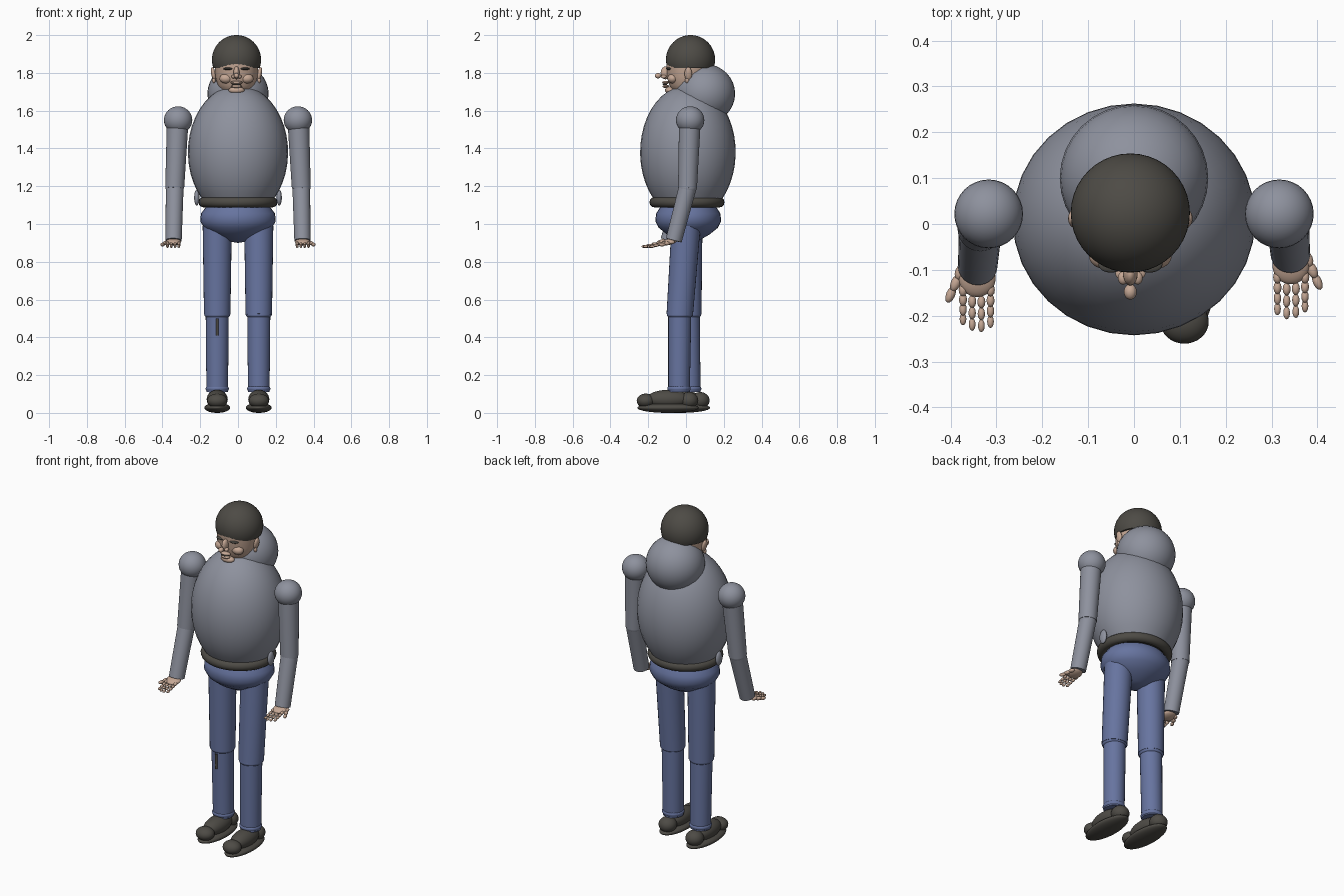
import bpy, bmesh, math
from mathutils import Vector

if "Cube" in bpy.data.objects:
    bpy.data.objects.remove(bpy.data.objects["Cube"])


def material(name, rgb):
    m = bpy.data.materials.new(name)
    m.use_nodes = True
    m.diffuse_color = (*rgb, 1)
    bsdf = m.node_tree.nodes["Principled BSDF"]
    bsdf.inputs["Base Color"].default_value = (*rgb, 1)
    bsdf.inputs["Roughness"].default_value = 0.8
    return m


GREY = material("jacket grey", (0.27, 0.285, 0.34))
BLUE = material("denim blue", (0.135, 0.175, 0.35))
DARK = material("dark brown", (0.075, 0.07, 0.06))
SKIN = material("skin", (0.56, 0.39, 0.30))


def finish(obj, name, mat):
    obj.name = obj.data.name = name
    obj.data.materials.append(mat)
    bpy.ops.object.select_all(action='DESELECT')
    obj.select_set(True)
    bpy.context.view_layer.objects.active = obj
    bpy.ops.object.shade_smooth_by_angle(angle=math.radians(40))
    return obj


def lathe(name, mat, profile, loc=(0, 0, 0), scale=(1, 1, 1), rot=(0, 0, 0), segments=32):
    """Spin a (radius, height) profile about z and cap its open end."""
    bm = bmesh.new()
    verts = [bm.verts.new((r, 0, z)) for r, z in profile]
    edges = [bm.edges.new(pair) for pair in zip(verts, verts[1:])]
    bmesh.ops.spin(bm, geom=verts + edges, cent=(0, 0, 0), axis=(0, 0, 1),
                   angle=math.tau, steps=segments, use_duplicate=False)
    bmesh.ops.remove_doubles(bm, verts=bm.verts, dist=1e-5)
    rim = [e for e in bm.edges if e.is_boundary]
    if rim:
        bmesh.ops.holes_fill(bm, edges=rim, sides=0)
    bmesh.ops.recalc_face_normals(bm, faces=bm.faces)
    mesh = bpy.data.meshes.new(name)
    bm.to_mesh(mesh)
    bm.free()
    obj = bpy.data.objects.new(name, mesh)
    bpy.context.collection.objects.link(obj)
    obj.location, obj.scale, obj.rotation_euler = loc, scale, rot
    return finish(obj, name, mat)


def ball(name, mat, loc, radii, start=-90, rot=(0, 0, 0), segments=32):
    """Ellipsoid, cut flat below the start latitude."""
    n = segments // 2
    angles = [math.radians(start + (90 - start) * i / n) for i in range(n + 1)]
    return lathe(name, mat, [(math.cos(a), math.sin(a)) for a in angles],
                 loc, radii, rot, segments)


def tube(name, mat, a, b, ra, rb):
    """Tapered cylinder from a to b."""
    a, b = Vector(a), Vector(b)
    d = b - a
    bpy.ops.mesh.primitive_cone_add(vertices=28, radius1=ra, radius2=rb, depth=d.length,
                                    location=(a + b) / 2,
                                    rotation=d.to_track_quat('Z', 'Y').to_euler())
    return finish(bpy.context.object, name, mat)


def ring(name, mat, loc, major, minor, scale=(1, 1, 1)):
    bpy.ops.mesh.primitive_torus_add(major_radius=major, minor_radius=minor, location=loc,
                                     major_segments=36, minor_segments=12)
    bpy.context.object.scale = scale
    return finish(bpy.context.object, name, mat)


# Jacket body, hood, waistband and hips
ball("jacket_body", GREY, (0, 0.01, 1.38), (0.265, 0.253, 0.355), start=-44)
ball("hood", GREY, (0, 0.1, 1.69), (0.162, 0.16, 0.157))
ring("waistband", DARK, (0, 0.005, 1.115), 0.182, 0.027, (1, 0.95, 1))
tube("waistband_lining", DARK, (0, 0.005, 1.1), (0, 0.005, 1.13), 0.175, 0.175)
lathe("hips", BLUE, [(0, 0.9), (0.06, 0.91), (0.13, 0.945), (0.18, 0.98), (0.2, 1.015),
                     (0.196, 1.055), (0.17, 1.09), (0, 1.1)],
      (0, 0.012, 0), (1, 0.87, 1))

# Head: face block, hair cap and features
HX = -0.008
lathe("face", SKIN, [(0, 1.685), (0.055, 1.688), (0.08, 1.7), (0.1, 1.735), (0.113, 1.78),
                     (0.116, 1.85), (0, 1.86)], (HX, 0.012, 0))
ball("hair", DARK, (HX, 0.024, 1.87), (0.13, 0.13, 0.13), start=-20, segments=40)
ball("nose_bridge", SKIN, (HX, -0.108, 1.80), (0.016, 0.026, 0.034))
ball("nose_tip", SKIN, (HX, -0.148, 1.785), (0.014, 0.017, 0.014))
ball("chin", SKIN, (HX, -0.085, 1.708), (0.042, 0.026, 0.02))
ball("upper_lip", SKIN, (HX, -0.108, 1.749), (0.033, 0.018, 0.009))
ball("mouth_line", DARK, (HX, -0.112, 1.739), (0.024, 0.012, 0.004))
ball("lower_lip", SKIN, (HX, -0.107, 1.729), (0.028, 0.017, 0.009))
for s, side in ((1, "left"), (-1, "right")):
    ball(side + "_nostril", SKIN, (HX + s * 0.016, -0.118, 1.78), (0.011, 0.014, 0.01))
    ball(side + "_brow", DARK, (HX + s * 0.042, -0.088, 1.822), (0.028, 0.018, 0.007))
    ball(side + "_cheek", SKIN, (HX + s * 0.055, -0.07, 1.77), (0.035, 0.028, 0.026))
    ball(side + "_ear", SKIN, (HX + s * 0.122, 0.012, 1.795), (0.012, 0.02, 0.036),
         rot=(0, s * 0.2, 0))
    ball(side + "_earlobe", SKIN, (HX + s * 0.12, 0.005, 1.76), (0.009, 0.011, 0.014))

for s, side in ((1, "left"), (-1, "right")):
    left = s == 1

    # Side pocket and sleeve
    ball(side + "_pocket", GREY, (s * 0.218, 0, 1.14), (0.014, 0.026, 0.042))
    ball(side + "_shoulder", GREY, (s * 0.317, 0.022, 1.55), (0.075, 0.075, 0.073))
    elbow = (s * 0.335, 0.008 if left else -0.01, 1.19)
    wrist = (s * 0.341, -0.065 if left else -0.092, 0.913)
    tube(side + "_upper_arm", GREY, (s * 0.32, 0.02, 1.53), elbow, 0.057, 0.05)
    ball(side + "_elbow", GREY, elbow, (0.048, 0.048, 0.04))
    tube(side + "_forearm", GREY, elbow, wrist, 0.047, 0.043)

    # Hand: palm, jointed fingers, outward thumb
    hy = -0.09 if left else -0.118
    ball(side + "_palm", SKIN, (s * 0.342, hy, 0.905), (0.04, 0.042, 0.016), rot=(0.2, 0, 0))
    for i in range(4):
        x = s * (0.313 + 0.02 * i)
        reach = (0.023, 0.026, 0.025, 0.021)[i]
        for j in range(4):
            ball(f"{side}_finger_{i}_{j}", SKIN,
                 (x, hy - 0.026 - reach * j, 0.899 - 0.006 * j),
                 (0.0095 - 0.0007 * j, 0.014, 0.0095 - 0.0007 * j), segments=12)
    for j in range(3):
        ball(f"{side}_thumb_{j}", SKIN, (s * (0.378 + 0.011 * j), hy + 0.014 - 0.025 * j,
                                        0.903 - 0.006 * j),
             (0.012 - 0.001 * j, 0.019, 0.01), rot=(0, 0, s * 0.4), segments=12)

    # Trouser leg
    x = s * 0.11
    knee = (x, -0.033 if left else 0.012, 0.52)
    ankle = (x, -0.037 if left else 0.02, 0.11)
    tube(side + "_thigh", BLUE, (x, 0.0 if left else 0.01, 0.99), knee, 0.077, 0.07)
    ring(side + "_knee_fold", BLUE, knee, 0.052, 0.016)
    tube(side + "_shin", BLUE, knee, ankle, 0.061, 0.057)
    ring(side + "_cuff", BLUE, (x, ankle[1], 0.128), 0.047, 0.015)

    # Shoe
    fy = -0.095 if left else -0.035
    ball(side + "_sole", DARK, (x, fy, 0.027), (0.068, 0.163, 0.027))
    ball(side + "_toe_cap", DARK, (x, fy - 0.118, 0.064), (0.053, 0.048, 0.038))
    ball(side + "_shoe_upper", DARK, (x, fy, 0.072), (0.056, 0.115, 0.05))
    ball(side + "_heel", DARK, (x, fy + 0.11, 0.066), (0.05, 0.05, 0.044))

# Hanging cord on the right shin
tube("cord", DARK, (-0.11, -0.05, 0.5), (-0.11, -0.046, 0.41), 0.007, 0.007)
